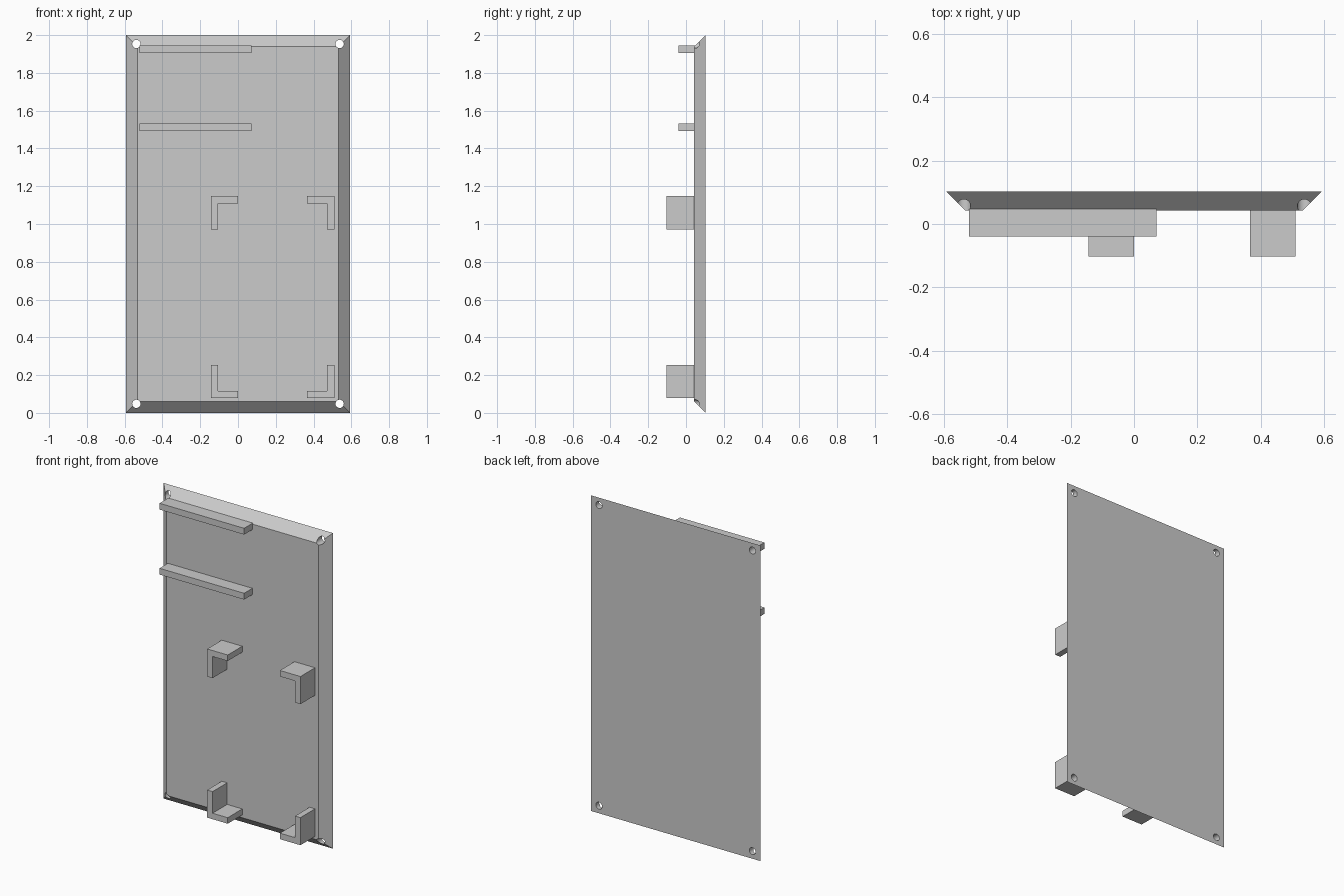
import bpy
import bmesh
from mathutils import Matrix, Vector

cube = bpy.data.objects.get("Cube")
if cube:
    bpy.data.objects.remove(cube, do_unlink=True)

grey = bpy.data.materials.new("plain grey")
grey.use_nodes = True
colour = (0.6, 0.6, 0.6, 1)
grey.diffuse_color = colour
grey.node_tree.nodes["Principled BSDF"].inputs["Base Color"].default_value = colour

HALF_W, HEIGHT, BEVEL = 0.593, 2.0, 0.06
BACK, FACE = 0.103, 0.043      # y of the plate's back and front faces
SINK = 0.004                   # how far the fittings sink into the plate


def finish(name, bm):
    bmesh.ops.recalc_face_normals(bm, faces=bm.faces)
    mesh = bpy.data.meshes.new(name)
    bm.to_mesh(mesh)
    bm.free()
    mesh.materials.append(grey)
    obj = bpy.data.objects.new(name, mesh)
    bpy.context.collection.objects.link(obj)
    return obj


def extrude_outline(name, outline, y_front, y_back):
    """Extrude an outline of (x, z) points along y."""
    bm = bmesh.new()
    face = bm.faces.new([bm.verts.new((x, y_front, z)) for x, z in outline])
    new = bmesh.ops.extrude_face_region(bm, geom=[face])["geom"]
    verts = [v for v in new if isinstance(v, bmesh.types.BMVert)]
    bmesh.ops.translate(bm, vec=Vector((0, y_back - y_front, 0)), verts=verts)
    return finish(name, bm)


def rectangle(x0, x1, z0, z1):
    return [(x0, z0), (x1, z0), (x1, z1), (x0, z1)]


# Back plate with sides sloping in towards the front
plate = extrude_outline("back_plate", rectangle(-HALF_W, HALF_W, 0, HEIGHT), FACE, BACK)
for v in plate.data.vertices:
    if v.co.y < (FACE + BACK) / 2:
        v.co.x -= BEVEL if v.co.x > 0 else -BEVEL
        v.co.z += BEVEL if v.co.z < 1 else -BEVEL

# Screw holes through the four corners
bm = bmesh.new()
for x in (-0.538, 0.538):
    for z in (0.048, 1.953):
        turn = Matrix.Translation((x, BACK, z)) @ Matrix.Rotation(1.5707963, 4, "X")
        bmesh.ops.create_cone(bm, cap_ends=True, segments=32, radius1=0.022,
                              radius2=0.022, depth=0.4, matrix=turn)
cutter = finish("screw_hole_cutter", bm)
cutter.hide_render = True
cut = plate.modifiers.new("screw_holes", "BOOLEAN")
cut.object = cutter
cut.solver = "EXACT"
bpy.context.view_layer.objects.active = plate
plate.select_set(True)
bpy.ops.object.modifier_apply(modifier=cut.name)
bpy.data.objects.remove(cutter, do_unlink=True)
bpy.ops.object.shade_smooth_by_angle()

# Two horizontal rails
for name, z in (("upper_rail", 1.905), ("lower_rail", 1.493)):
    extrude_outline(name, rectangle(-0.522, 0.071, z, z + 0.04), -0.04, FACE + SINK)

# Four L-shaped corner brackets, each turned towards the middle of the group
ARM_X, ARM_Z, THICK = 0.144, 0.175, 0.038
for side, x, sx in (("right", -0.144, 1), ("left", 0.51, -1)):
    for level, z, sz in (("lower", 0.078, 1), ("upper", 1.147, -1)):
        shape = [(0, 0), (ARM_X, 0), (ARM_X, THICK), (THICK, THICK), (THICK, ARM_Z), (0, ARM_Z)]
        outline = [(x + sx * a, z + sz * b) for a, b in shape]
        extrude_outline(f"{level}_{side}_bracket", outline, -BACK, FACE + SINK)
